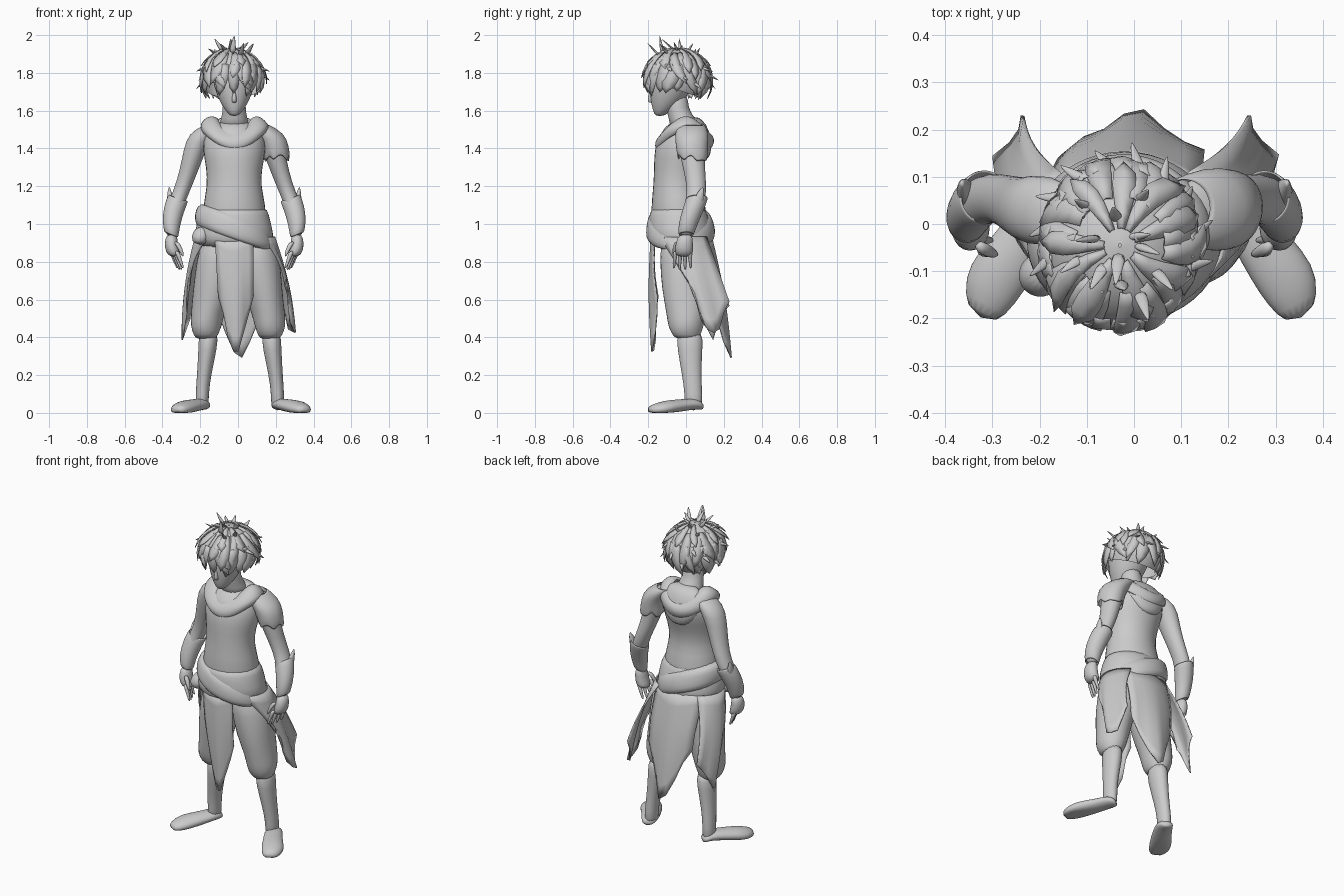
import bpy
import random
from math import sin, cos, pi
from mathutils import Vector

random.seed(7)
if "Cube" in bpy.data.objects:
    bpy.data.objects.remove(bpy.data.objects["Cube"], do_unlink=True)

GREY = (.6, .6, .6, 1)
clay = bpy.data.materials.new("plain_grey")
clay.use_nodes = True
clay.diffuse_color = GREY
clay.node_tree.nodes["Principled BSDF"].inputs["Base Color"].default_value = GREY
MIDDLE = -.02   # the upper body leans slightly to its right


def build(name, verts, faces, subdivide=False, thickness=0):
    mesh = bpy.data.meshes.new(name)
    mesh.from_pydata([tuple(vert) for vert in verts], [], faces)
    mesh.materials.append(clay)
    mesh.polygons.foreach_set("use_smooth", [True] * len(mesh.polygons))
    obj = bpy.data.objects.new(name, mesh)
    bpy.context.collection.objects.link(obj)
    if thickness:
        obj.modifiers.new("thickness", "SOLIDIFY").thickness = thickness
    if subdivide:
        obj.modifiers.new("smooth", "SUBSURF").levels = 1


def grid(rows, columns, wrap=False):
    faces = []
    for row in range(rows - 1):
        for column in range(columns if wrap else columns - 1):
            start, following = row * columns, (column + 1) % columns
            faces.append((start + column, start + following,
                          start + columns + following, start + columns + column))
    return faces


def turn(step, count):
    return 2 * pi * step / count


def loft(name, rings, depth=1, sides=16, u=(1, 0, 0), v=(0, 1, 0), tilt=0, drop=0,
         fold=0, jag=0, caps=True):
    """Skin elliptical rings given as (x, y, z, radius); depth flattens them along v."""
    u, v, verts = Vector(u), Vector(v), []
    for index, (x, y, z, radius) in enumerate(rings):
        for side in range(sides):
            angle = turn(side, sides)
            wave = radius * (1 + fold * sin(3 * angle + 2 * index))
            point = Vector((x, y, z)) + wave * (u * cos(angle) + v * sin(angle) * depth)
            point.z += tilt * cos(angle) * radius - drop * sin(angle) ** 2
            if index == len(rings) - 1:
                point.z -= jag * random.random()
            point.z = max(point.z, 0)
            verts.append(point)
    faces = grid(len(rings), sides, wrap=True)
    if caps:
        faces.append(tuple(reversed(range(sides))))
        faces.append(tuple(range(len(verts) - sides, len(verts))))
    # keep the skin facing outwards, whichever way the rings run
    heading = Vector(rings[-1][:3]) - Vector(rings[0][:3])
    if u.cross(v).dot(heading) < 0:
        faces = [tuple(reversed(face)) for face in faces]
    build(name, verts, faces, subdivide=True, thickness=0 if caps else .008)


def trunk(name, rings, **options):
    """A loft on the body's middle line, with rings given as (y, z, radius)."""
    loft(name, [(MIDDLE, *ring) for ring in rings], **options)


def flap(name, first, last, tip, across, rise, bulge, columns=8, rows=9):
    """Torn cloth hung from an arc of the hips and narrowing to a tip."""
    tops, hems = [], []
    for column in range(columns):
        share = column / (columns - 1)
        angle = first + (last - first) * share
        tops.append(Vector((MIDDLE + .21 * cos(angle), -.02 + .16 * sin(angle), .93)))
        offset = 2 * share - 1
        tear = Vector((0, 0, random.uniform(-.02, .04)))
        hems.append(Vector(tip) + Vector(across) * offset + Vector(rise) * abs(offset) + tear)
    verts = []
    for row in range(rows):
        fall = row / (rows - 1)
        for column, (top, hem) in enumerate(zip(tops, hems)):
            swell = sin(pi * fall) + .5 * sin(2 * column) * fall
            verts.append(top.lerp(hem, fall) + Vector(bulge) * swell)
    build(name, verts, grid(rows, columns), thickness=.008)


# torso, neck and head
trunk("torso", [(-.03, .93, .18), (-.04, 1.1, .17), (-.05, 1.2, .145), (-.04, 1.3, .15),
                (-.02, 1.4, .175), (0, 1.48, .16), (0, 1.55, .1)], depth=.87, fold=.01)
trunk("neck", [(0, 1.5, .09), (-.02, 1.56, .07), (-.05, 1.61, .06), (-.05, 1.7, .065)])
trunk("head", [(-.14, 1.57, .02), (-.125, 1.6, .047), (-.1, 1.65, .08), (-.08, 1.72, .107),
               (-.05, 1.82, .13), (-.04, 1.91, .09)], depth=1.1)
trunk("nose", [(-.18, 1.64, .015), (-.185, 1.66, .015), (-.18, 1.72, .006)],
      depth=1.5, sides=8)

# draped cowl with a hood hanging behind
trunk("cowl", [(-.01, 1.48, .172), (-.01, 1.515, .187), (0, 1.55, .17), (0, 1.58, .125),
               (0, 1.56, .085)], depth=.86, sides=24, drop=.085, fold=.03, caps=False)
trunk("hood", [(.1, 1.34, .04), (.09, 1.39, .1), (.07, 1.46, .14), (.05, 1.53, .125),
               (.03, 1.57, .08)], depth=.47)

# hip wrap with a diagonal sash and knot
trunk("hip_wrap", [(-.02, .86, .18), (-.03, .92, .21), (-.03, .98, .205),
                   (-.04, 1.05, .185), (-.04, 1.1, .17)], depth=.83, sides=24, fold=.02)
trunk("sash", [(-.03, .91, .19), (-.03, .93, .21), (-.03, .98, .21), (-.03, 1.03, .195),
               (-.03, 1.06, .17)], depth=.88, sides=24, tilt=-.34, fold=.02)
loft("sash_knot", [(-.2, -.11, .89, .03), (-.2, -.11, .93, .055), (-.19, -.1, .99, .03)])

for sign, side in ((1, "left"), (-1, "right")):
    def limb(name, centre, rings, **options):
        placed = [(centre + sign * x, *rest) for x, *rest in rings]
        loft(side + "_" + name, placed, **options)

    # trousers, shin and splayed foot
    limb("trouser", 0, [(.09, -.02, .95, .1), (.11, -.01, .8, .115), (.13, -.01, .66, .107),
                        (.16, 0, .53, .09), (.17, 0, .46, .085), (.17, 0, .41, .065),
                        (.17, .01, .39, .05)], depth=1.15, fold=.03)
    limb("shin", .01, [(.165, .02, .44, .055), (.17, .02, .34, .05), (.19, .03, .2, .038),
                       (.2, .04, .1, .035), (.2, .04, .01, .036)], depth=1.35)
    limb("foot", .015, [(.19, .09, .03, .03), (.2, .05, .05, .05), (.24, -.02, .04, .055),
                        (.29, -.09, .03, .065), (.32, -.14, .02, .063),
                        (.34, -.2, .015, .035)],
         depth=.6, u=(.88, .47 * sign, 0), v=(0, 0, 1))

    # arm, bracer and hand
    limb("arm", MIDDLE, [(.11, .02, 1.53, .045), (.175, .03, 1.48, .07), (.21, .03, 1.39, .06),
                         (.24, .045, 1.28, .05), (.28, .06, 1.17, .044),
                         (.32, .04, 1.08, .047), (.335, .01, 1, .04), (.33, 0, .93, .03)],
         depth=1.15)
    limb("bracer", MIDDLE, [(.295, .06, 1.14, .054), (.32, .04, 1.08, .053),
                            (.335, .01, 1, .047), (.333, 0, .94, .038)],
         depth=1.1, tilt=.35 * sign, caps=False)
    limb("elbow_point", MIDDLE, [(.325, .05, 1.08, .03), (.34, .07, 1.14, .02),
                                 (.345, .09, 1.2, .003)], depth=1.5, sides=8)
    limb("palm", MIDDLE, [(.33, 0, .95, .03), (.335, -.01, .9, .037), (.325, -.01, .85, .04),
                          (.31, -.01, .825, .03)], depth=1.3, sides=10)
    for finger in range(4):
        knuckle = Vector((.335 - .01 * finger, .02 - .025 * finger, .86))
        curl = Vector((-.035, .005 - .005 * finger, .008 * abs(finger - 1.5) - .108))
        limb(f"finger_{finger}", MIDDLE,
             [(*(knuckle + curl * reach), .016 - .01 * reach) for reach in (0, .4, .75, 1)],
             sides=8)
    limb("thumb", MIDDLE, [(.31, -.045, .91, .017), (.285, -.06, .87, .014),
                           (.27, -.065, .825, .006)], sides=8)

    # torn cloth on each hip
    flap(side + "_hip_cloth", pi / 2 - sign * (pi / 2 + .8), pi / 2 - sign * (pi / 2 - .9),
         (.3 * sign, .13, .38), (-.01 * sign, .1, -.05), (-.06 * sign, 0, .22),
         (.02 * sign, 0, 0))

# front and back cloth, each torn to a point
flap("front_cloth", -pi / 2 - .5, -pi / 2 + .5, (-.01, -.175, .27), (.09, 0, 0),
     (0, .03, .32), (0, -.012, 0))
flap("back_cloth", pi / 2 + .9, pi / 2 - .9, (0, .25, .25), (.15, 0, 0),
     (0, -.1, .34), (0, .015, 0))

# ragged sleeve on one shoulder
loft("torn_sleeve", [(.1, .03, 1.53, .06), (.165, .03, 1.48, .08), (.195, .03, 1.42, .075),
                     (.207, .035, 1.37, .07)],
     depth=1.15, sides=20, jag=.06, fold=.02, caps=False)

# hair: a cap on the skull, then layered locks
CROWN, RADII = Vector((-.03, -.045, 1.775)), Vector((.163, .176, .152))


def scalp(around, down, scale=1):
    ray = Vector((cos(around) * sin(down), sin(around) * sin(down), cos(down)))
    return CROWN + ray * RADII * scale


cap = []
for row in range(10):
    for column in range(28):
        around = turn(column, 28)
        cap.append(scalp(around, .02 + (2 + .35 * sin(around)) * row / 9))
build("hair_cap", cap, [tuple(reversed(face)) for face in grid(10, 28, wrap=True)])


def lock(name, around, start, end, width, lift, twist, rows=6):
    """A ridged, tapering lock that hugs the scalp and flicks out at its tip."""
    verts = []
    for row in range(rows):
        along = row / (rows - 1)
        half = width * (1 - along) ** .6 * (.6 + along)
        middle, down = around + twist * along ** 2, start + (end - start) * along
        out = 1 + lift * along ** 2
        verts += [scalp(middle - half, down, out),
                  scalp(middle, down, out + .04 * (1 - along)),
                  scalp(middle + half, down, out)]
    build(name, verts, grid(rows, 3), thickness=.004)


for layer, (count, start, end) in enumerate(((9, .2, 1.3), (15, .6, 1.8), (22, 1.1, 2.2))):
    for index in range(count):
        around = turn(index + random.random() * .7, count)
        lock(f"hair_lock_{layer}_{index}", around, start,
             end + layer * .06 * sin(around) + random.uniform(-.2, .15),
             random.uniform(.2, .34), random.uniform(.02, .17), random.uniform(-.4, .4))


def spike(name, root, tip, thick, **options):
    middle = root.lerp(tip, .55)
    loft(name, [(*root, thick), (*middle, thick * .6), (*tip, thick * .1)],
         depth=.6, sides=6, **options)


# upright tufts on the crown, and loose flicks at the sides and back
for index in range(11):
    around = turn(index, 11)
    root = scalp(around, random.uniform(.1, .7), .95)
    lean = Vector((cos(around), sin(around) - .4, random.uniform(.6, 1.5))) * .05
    spike(f"crown_tuft_{index}", root, root + lean, .022)
spike("tall_tuft", scalp(-pi / 2, .5, .95), Vector((MIDDLE, -.14, 2)), .025)
for index in range(10):
    around, down = -.3 + .4 * index, 1.2 + .25 * (index % 3)
    spike(f"hair_flick_{index}", scalp(around, down, .97), scalp(around + .15, down + .2, 1.26),
          .02, u=(-sin(around), cos(around), 0), v=(0, 0, 1))
